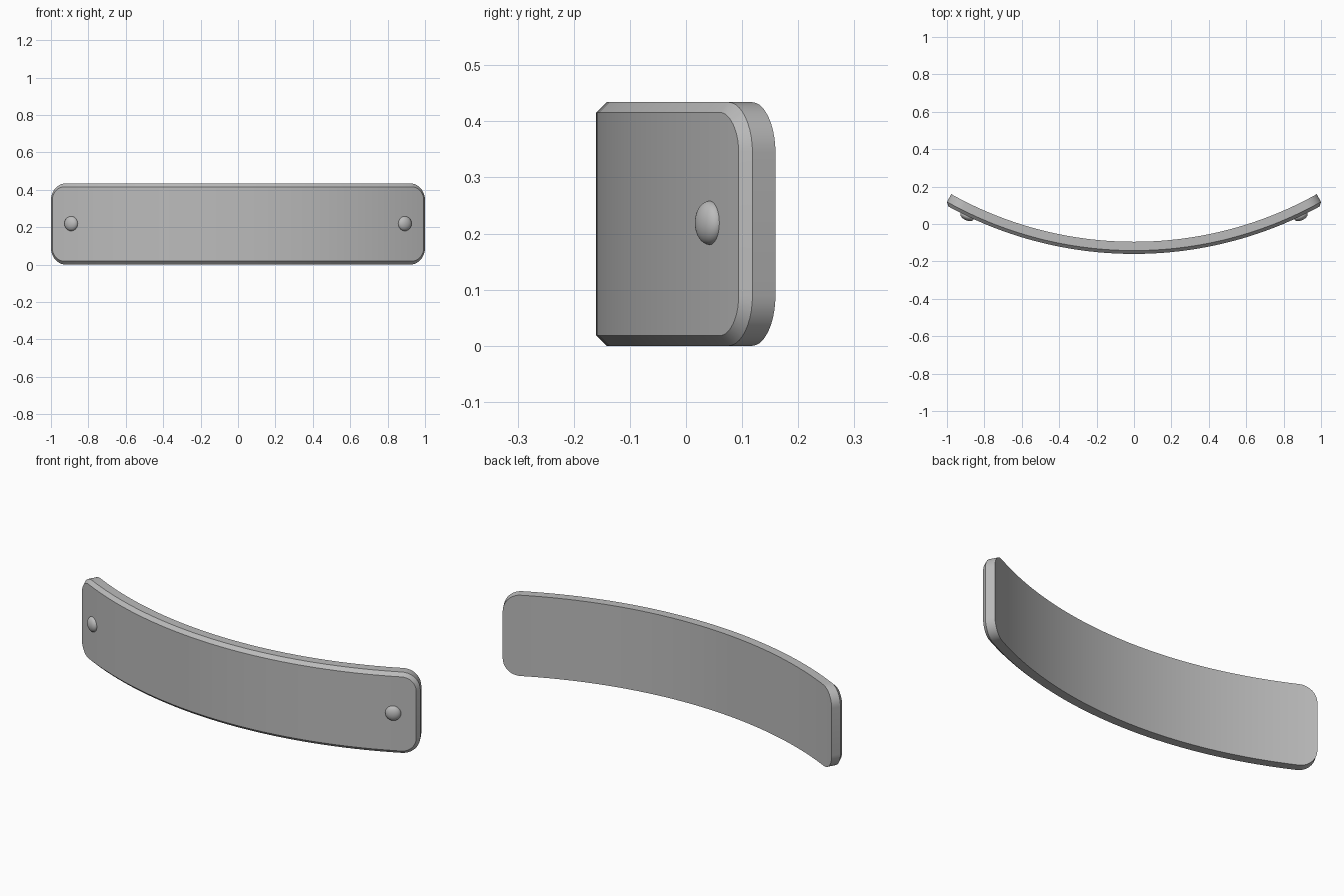
import bpy, bmesh, math
from mathutils import Matrix

cube = bpy.data.objects.get("Cube")
if cube:
    bpy.data.objects.remove(cube)

HEIGHT = 0.434
BACK_R, SIDE_R, FRONT_R = 2.003, 2.05, 2.068   # radii of back, chamfer edge and front
AXIS_Y = 1.908                                 # axis of the bend
HALF_ANGLE = math.asin(1 / SIDE_R)
CORNER, CHAMFER = 0.09, 0.018
CORNER_STEPS, SPAN_STEPS = 10, 40

metal = bpy.data.materials.new("grey_metal")
grey = (0.5, 0.5, 0.5, 1)
metal.use_nodes = True
metal.diffuse_color = grey
metal.node_tree.nodes["Principled BSDF"].inputs["Base Color"].default_value = grey


def finish(bm, name):
    bmesh.ops.recalc_face_normals(bm, faces=bm.faces)
    mesh = bpy.data.meshes.new(name)
    bm.to_mesh(mesh)
    bm.free()
    mesh.materials.append(metal)
    obj = bpy.data.objects.new(name, mesh)
    bpy.context.collection.objects.link(obj)
    bpy.ops.object.select_all(action='DESELECT')
    obj.select_set(True)
    bpy.context.view_layer.objects.active = obj
    bpy.ops.object.shade_smooth_by_angle(angle=math.radians(30))


def outline(corner):
    """Columns (arc position, half height) of a rounded rectangle."""
    flat = HALF_ANGLE * SIDE_R - CORNER
    core = HEIGHT / 2 - CORNER
    turn = [math.pi / 2 * i / CORNER_STEPS for i in range(1, CORNER_STEPS + 1)]
    end = [(flat + corner * math.sin(t), core + corner * math.cos(t)) for t in turn]
    span = [(flat * (2 * i / SPAN_STEPS - 1), core + corner) for i in range(SPAN_STEPS + 1)]
    return [(-s, h) for s, h in reversed(end)] + span + end


# Curved plate: each column is a ring of back, side and chamfered front points
bm = bmesh.new()
layers = [(BACK_R, outline(CORNER)), (SIDE_R, outline(CORNER)),
          (FRONT_R, outline(CORNER - CHAMFER))]
rings = []
for i in range(len(layers[0][1])):
    points = []
    for radius, columns in layers:
        s, half = columns[i]
        a = s / SIDE_R
        points.append((radius * math.sin(a), AXIS_Y - radius * math.cos(a), half))
    upper = [bm.verts.new((x, y, HEIGHT / 2 + h)) for x, y, h in points]
    lower = [bm.verts.new((x, y, HEIGHT / 2 - h)) for x, y, h in reversed(points)]
    rings.append(upper + lower)
for a, b in zip(rings, rings[1:]):
    for k in range(len(a)):
        n = (k + 1) % len(a)
        bm.faces.new((a[k], a[n], b[n], b[k]))
for ring in (rings[0], rings[-1]):      # end caps: flat side and chamfer strips
    bm.faces.new((ring[0], ring[1], ring[4], ring[5]))
    bm.faces.new((ring[1], ring[2], ring[3], ring[4]))
finish(bm, "curved_plate")

# Low domed rivets, seated on the front face near each end
for side, name in ((1, "left_rivet"), (-1, "right_rivet")):
    angle = side * math.asin(0.892 / FRONT_R)
    bm = bmesh.new()
    bmesh.ops.create_uvsphere(bm, u_segments=32, v_segments=16, radius=0.039)
    place = (Matrix.Translation((0, AXIS_Y, HEIGHT / 2 + 0.002))
             @ Matrix.Rotation(angle, 4, 'Z')
             @ Matrix.Translation((0, -FRONT_R, 0))
             @ Matrix.Diagonal((1, 0.59, 1, 1)))
    bm.transform(place)
    finish(bm, name)
